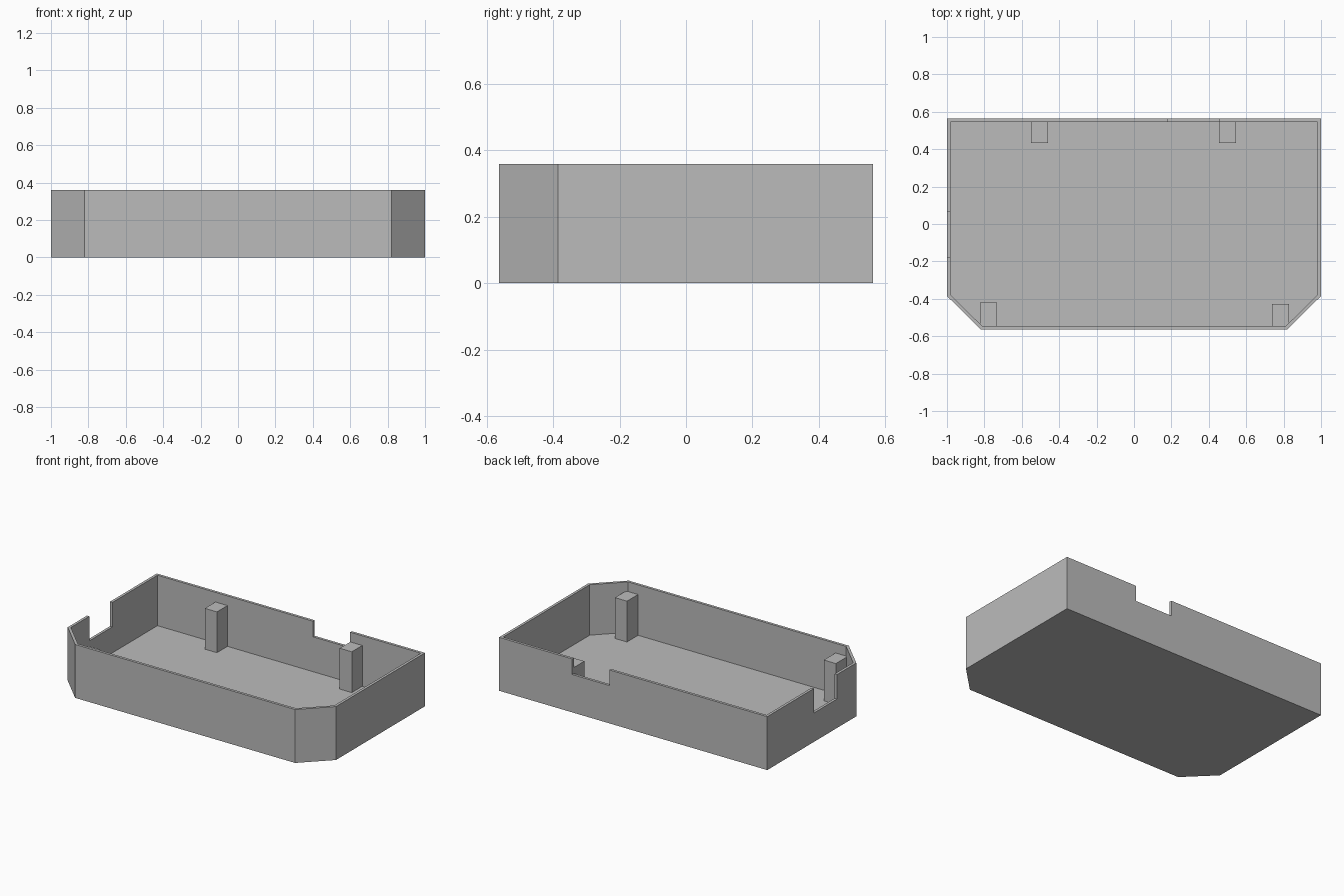
import bpy, bmesh
from mathutils import Vector

cube = bpy.data.objects.get("Cube")
if cube:
    bpy.data.objects.remove(cube, do_unlink=True)

HEIGHT, WALL, FLOOR = 0.36, 0.018, 0.02
HALF_X, HALF_Y = 1.0, 0.563

grey = bpy.data.materials.new("plain grey")
grey.use_nodes = True
colour = (0.5, 0.5, 0.5, 1)
grey.diffuse_color = colour
grey.node_tree.nodes["Principled BSDF"].inputs["Base Color"].default_value = colour


def add_object(name, bm):
    bmesh.ops.recalc_face_normals(bm, faces=bm.faces)
    mesh = bpy.data.meshes.new(name)
    bm.to_mesh(mesh)
    bm.free()
    mesh.materials.append(grey)
    obj = bpy.data.objects.new(name, mesh)
    bpy.context.collection.objects.link(obj)
    return obj


def box(name, low, high):
    low, high = Vector(low), Vector(high)
    bm = bmesh.new()
    bmesh.ops.create_cube(bm, size=1)
    bmesh.ops.scale(bm, vec=high - low, verts=bm.verts)
    bmesh.ops.translate(bm, vec=(low + high) / 2, verts=bm.verts)
    return add_object(name, bm)


# Tray: extruded outline with two clipped front corners, hollowed from the top
right_half = [(0.82, -HALF_Y), (HALF_X, -0.385), (HALF_X, HALF_Y)]
outline = right_half + [(-x, y) for x, y in reversed(right_half)]
bm = bmesh.new()
base = bm.faces.new([bm.verts.new((x, y, 0)) for x, y in outline])
solid = bmesh.ops.extrude_face_region(bm, geom=[base], use_keep_orig=True)
bmesh.ops.translate(bm, vec=(0, 0, HEIGHT),
                    verts=[v for v in solid["geom"] if isinstance(v, bmesh.types.BMVert)])
bmesh.ops.recalc_face_normals(bm, faces=bm.faces)
top = max(bm.faces, key=lambda f: f.calc_center_median().z)
bmesh.ops.inset_region(bm, faces=[top], thickness=WALL, use_even_offset=True)
cavity = bmesh.ops.extrude_face_region(bm, geom=[top])
bmesh.ops.translate(bm, vec=(0, 0, FLOOR - HEIGHT),
                    verts=[v for v in cavity["geom"] if isinstance(v, bmesh.types.BMVert)])
if top.is_valid:
    bmesh.ops.delete(bm, geom=[top], context="FACES_ONLY")
tray = add_object("tray", bm)

# Notches in the rims of the back wall and the right side wall
notches = [
    box("back_notch_cutter", (0.178, HALF_Y - 0.05, 0.255), (0.455, HALF_Y + 0.05, 0.5)),
    box("side_notch_cutter", (-1.05, -0.18, 0.195), (-0.95, 0.065, 0.5)),
]
bpy.context.view_layer.objects.active = tray
for cutter in notches:
    cutter.hide_render = True
    cut = tray.modifiers.new("notch", "BOOLEAN")
    cut.operation, cut.solver, cut.object = "DIFFERENCE", "EXACT", cutter
    bpy.ops.object.modifier_apply(modifier=cut.name)
    bpy.data.objects.remove(cutter, do_unlink=True)

# Support posts standing on the floor against the front and back walls
POST_WIDTH, POST_TOP = 0.09, 0.295
INNER_Y = HALF_Y - WALL
posts = [
    ("back_right_post", -0.55, 0.433, INNER_Y),
    ("back_left_post", 0.455, 0.433, INNER_Y),
    ("front_right_post", -0.823, -INNER_Y, -0.42),
    ("front_left_post", 0.739, -INNER_Y, -0.427),
]
for name, x, y_low, y_high in posts:
    box(name, (x, y_low, FLOOR), (x + POST_WIDTH, y_high, POST_TOP))
